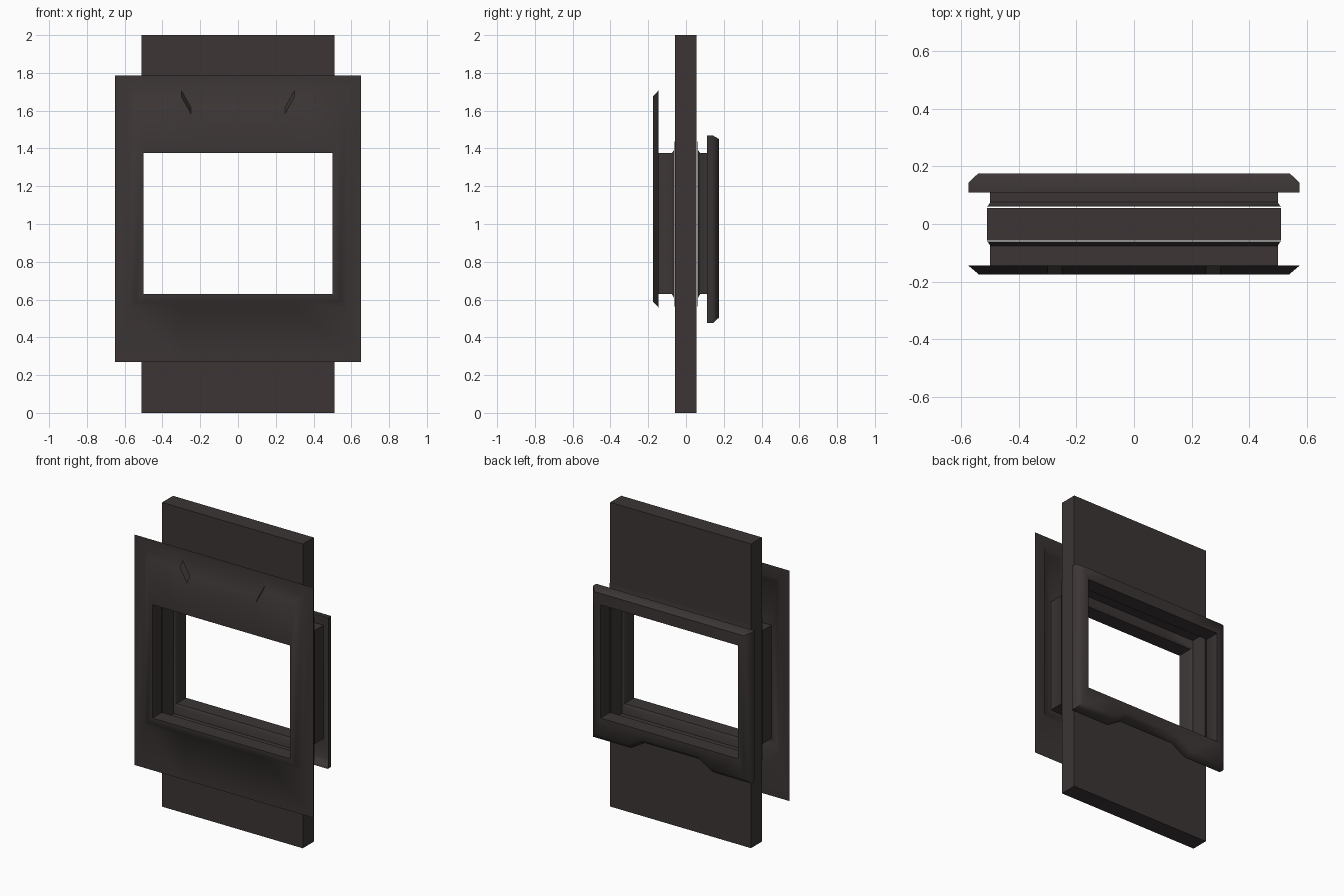
import bpy, bmesh, math

if "Cube" in bpy.data.objects:
    bpy.data.objects.remove(bpy.data.objects["Cube"])

mat = bpy.data.materials.new("dark_brown")
mat.diffuse_color = (0.045, 0.036, 0.036, 1)
mat.use_nodes = True
mat.node_tree.nodes["Principled BSDF"].inputs["Base Color"].default_value = mat.diffuse_color


def rect(w, z0, z1, y, top=0.0, bottom=0.0, a=0.3, b=0.2):
    """Rectangular ring in the xz plane; top/bottom notch the middle inward."""
    lo = [(-w, z0), (-a, z0), (-b, z0 + bottom), (b, z0 + bottom), (a, z0), (w, z0)]
    hi = [(w, z1), (a, z1), (b, z1 - top), (-b, z1 - top), (-a, z1), (-w, z1)]
    return [(x, y, z) for x, z in lo + hi]


def loft(name, rings, facing, closed=False):
    bm = bmesh.new()
    loops = [[bm.verts.new(p) for p in r] for r in rings]
    if closed:
        loops.append(loops[0])
    n = len(loops[0])
    for l0, l1 in zip(loops, loops[1:]):
        for i in range(n):
            j = (i + 1) % n
            bm.faces.new((l0[i], l0[j], l1[j], l1[i]))
    bmesh.ops.recalc_face_normals(bm, faces=bm.faces)
    # make the outermost visible face point the right way
    big = max((f for f in bm.faces if abs(f.normal.y) > 0.9),
              key=lambda f: facing * f.calc_center_median().y)
    if big.normal.y * facing < 0:
        bmesh.ops.reverse_faces(bm, faces=bm.faces)
    me = bpy.data.meshes.new(name)
    bm.to_mesh(me)
    bm.free()
    me.materials.append(mat)
    ob = bpy.data.objects.new(name, me)
    bpy.context.collection.objects.link(ob)
    bpy.context.view_layer.objects.active = ob
    ob.select_set(True)
    bpy.ops.object.shade_smooth_by_angle(angle=math.radians(50))
    ob.select_set(False)
    return ob


HX, H0, H1 = 0.5, 0.63, 1.375   # window opening

# wall slab with a hole that is a little larger than the opening
loft("wall_slab", [
    rect(0.512, 0, 2, -0.058), rect(0.512, 0, 2, 0.056),
    rect(0.507, 0.57, 1.43, 0.056), rect(0.507, 0.57, 1.43, -0.058)], -1, closed=True)


def tunnel(s):
    """Collar against the slab, then the tunnel wall to the outer face."""
    return [rect(0.512, 0.53, 1.47, 0.061 * s), rect(0.507, 0.61, 1.39, 0.064 * s),
            rect(HX, H0, H1, 0.076 * s), rect(HX, H0, H1, 0.175 * s)]


# front trim: bevelled face with a notch at the top, and a wide thin flange
loft("front_trim", tunnel(-1) + [
    rect(0.54, 0.59, 1.675, -0.175, top=0.09, a=0.3, b=0.25),
    rect(0.576, 0.557, 1.708, -0.145, top=0.09, a=0.3, b=0.25),
    rect(0.65, 0.27, 1.785, -0.145, a=0.3, b=0.25)], -1)

# back trim: open-backed bevelled shell with a notch at the bottom
loft("back_trim", tunnel(1) + [
    rect(0.543, 0.505, 1.45, 0.175, bottom=0.06),
    rect(0.576, 0.475, 1.468, 0.143, bottom=0.06),
    rect(0.576, 0.475, 1.468, 0.11, bottom=0.06)], 1)
